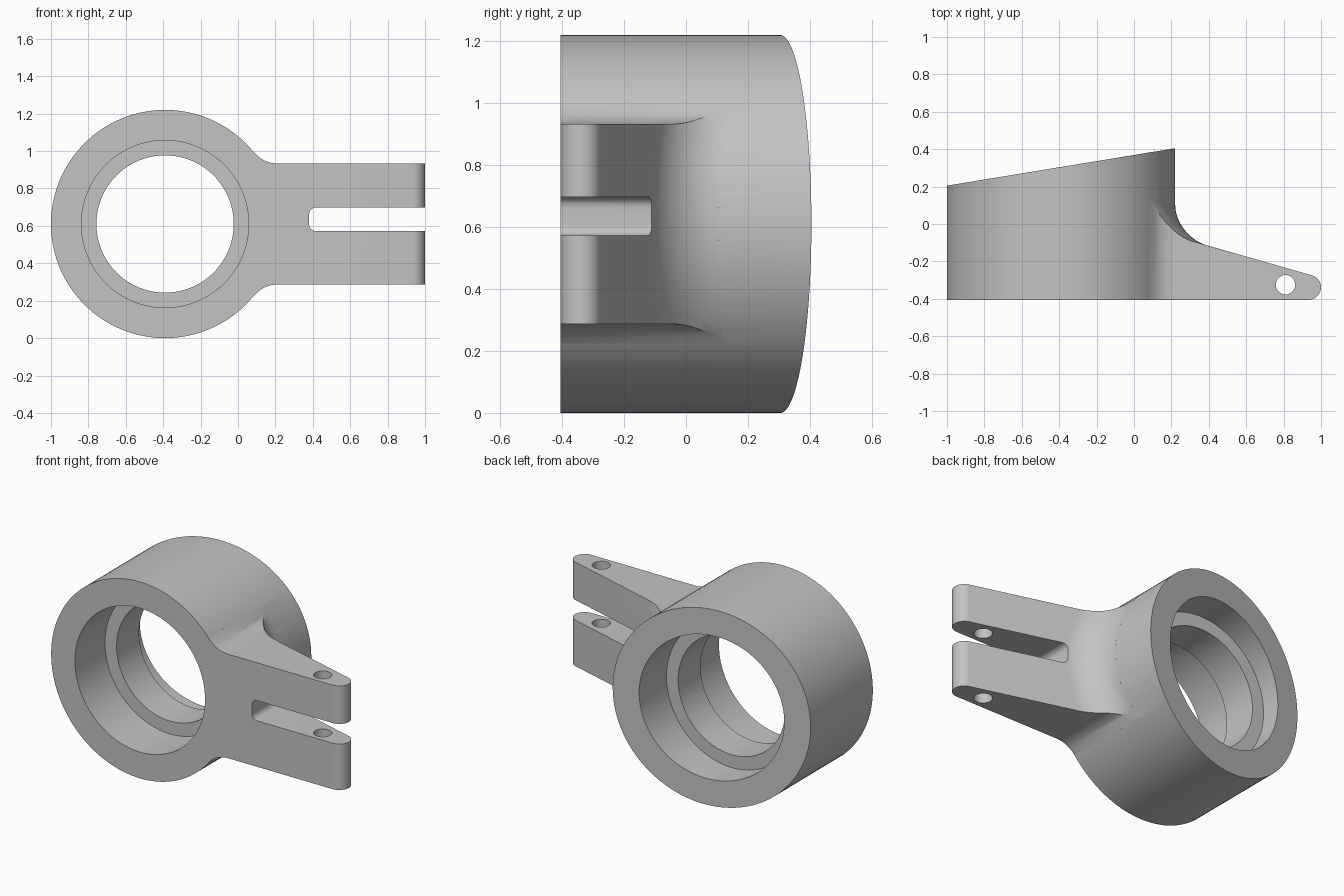
import bpy, bmesh, math
from mathutils import Vector, Matrix

cube = bpy.data.objects.get("Cube")
if cube:
    bpy.data.objects.remove(cube, do_unlink=True)

CX, CZ = -0.39, 0.61          # ring axis
R, FILLET = 0.61, 0.17        # ring radius, blend radius
FRONT, HALF = -0.405, 0.323   # front plane, arm half width
SLOPE, TIP = -0.279, 0.0665   # arm back slope, tip radius

grey = bpy.data.materials.new("satin grey metal")
grey.use_nodes = True
colour = (0.55, 0.55, 0.55, 1)
grey.diffuse_color = colour
grey.node_tree.nodes["Principled BSDF"].inputs["Base Color"].default_value = colour


def make(name, bm):
    bmesh.ops.recalc_face_normals(bm, faces=bm.faces)
    mesh = bpy.data.meshes.new(name)
    bm.to_mesh(mesh)
    bm.free()
    mesh.materials.append(grey)
    obj = bpy.data.objects.new(name, mesh)
    bpy.context.collection.objects.link(obj)
    return obj


def combine(target, other, operation):
    mod = target.modifiers.new(operation, "BOOLEAN")
    mod.operation, mod.solver, mod.object = operation, "EXACT", other
    bpy.context.view_layer.objects.active = target
    bpy.ops.object.modifier_apply(modifier=mod.name)
    bpy.data.objects.remove(other, do_unlink=True)


# Bearing ring: stepped bore, slanted back face
def slanted_back(x):
    return 0.205 + 0.164 * (x + 1)


def build_ring(segments=128):
    bm = bmesh.new()
    profile = [(R, FRONT), (R, None), (0.447, None), (0.447, 0.11),
               (0.367, 0.11), (0.367, -0.11), (0.447, -0.11), (0.447, FRONT)]
    loops = []
    for i in range(segments):
        a = math.tau * i / segments
        loop = []
        for r, y in profile:
            x = CX + r * math.cos(a)
            y = slanted_back(x) if y is None else y
            loop.append(bm.verts.new((x, y, CZ + r * math.sin(a))))
        loops.append(loop)
    for i, a in enumerate(loops):
        b = loops[(i + 1) % segments]
        for j in range(len(profile)):
            k = (j + 1) % len(profile)
            bm.faces.new((a[j], a[k], b[k], b[j]))
    return make("clamp_ring", bm)


# Arm outline and back surface, both blended into the ring
def half_width(x):
    start = CX + 0.605
    reach = min(max(start - x, 0), 0.132)
    return HALF + FILLET - math.sqrt(FILLET ** 2 - reach ** 2)


def column_x(rho, t):
    low, high = -0.2, 0.7
    for _ in range(40):
        mid = (low + high) / 2
        if math.hypot(mid - CX, t * half_width(mid)) < rho:
            low = mid
        else:
            high = mid
    return low


def back_y(x, d):
    rest = min(max(FILLET - d, 0), FILLET)
    return -0.10 + SLOPE * (x - 0.34) + FILLET - math.sqrt(FILLET ** 2 - rest ** 2)


def build_arm(rows=28, steps=14):
    bm = bmesh.new()
    offsets = [-0.1] + [FILLET * (i / steps) ** 1.5 for i in range(steps + 1)]
    tilt = math.atan2(1, -SLOPE)
    n = len(offsets)
    loops = []
    for row in range(rows + 1):
        t = 2 * row / rows - 1
        xs = [column_x(R + d, t) for d in offsets]
        points = [(x, back_y(x, d)) for x, d in zip(xs, offsets)]
        for i in range(17):
            a = tilt - (tilt + math.pi / 2) * i / 16
            points.append((1 - TIP + TIP * math.cos(a), FRONT + TIP + TIP * math.sin(a)))
        points += [(x, FRONT) for x in reversed(xs)]
        loops.append([bm.verts.new((x, y, CZ + t * half_width(x))) for x, y in points])
    for a, b in zip(loops, loops[1:]):
        for j in range(len(a)):
            k = (j + 1) % len(a)
            bm.faces.new((a[j], a[k], b[k], b[j]))
    for cap in (loops[0], loops[-1]):
        for i in range(n - 1):
            bm.faces.new((cap[i], cap[i + 1], cap[-2 - i], cap[-1 - i]))
        bm.faces.new(cap[n - 1:len(cap) - n + 1])
    return make("fork_arm", bm)


# Cutters for the fork slot and the pin hole
def build_slot():
    bm = bmesh.new()
    bmesh.ops.create_cube(bm, size=1, matrix=Matrix.Translation((0.78, 0, 0.635))
                          @ Matrix.Diagonal((0.8, 2, 0.125, 1)))
    edges = [e for e in bm.edges
             if all(v.co.x < 0.5 for v in e.verts)
             and abs(e.verts[0].co.y - e.verts[1].co.y) > 1]
    bmesh.ops.bevel(bm, geom=edges, offset=0.035, segments=6, profile=0.5, affect="EDGES")
    return make("slot_cutter", bm)


def build_pin_hole():
    bm = bmesh.new()
    bmesh.ops.create_cone(bm, cap_ends=True, segments=40, radius1=0.052, radius2=0.052,
                          depth=2, matrix=Matrix.Translation((0.81, -0.325, CZ)))
    return make("pin_cutter", bm)


arm = build_arm()
for cutter in (build_slot(), build_pin_hole()):
    cutter.hide_render = True
    combine(arm, cutter, "DIFFERENCE")
bracket = build_ring()
combine(bracket, arm, "UNION")
bracket.name = "clamp_bracket"

bpy.ops.object.select_all(action="DESELECT")
bracket.select_set(True)
bpy.context.view_layer.objects.active = bracket
bpy.ops.object.shade_smooth_by_angle(angle=math.radians(30))
